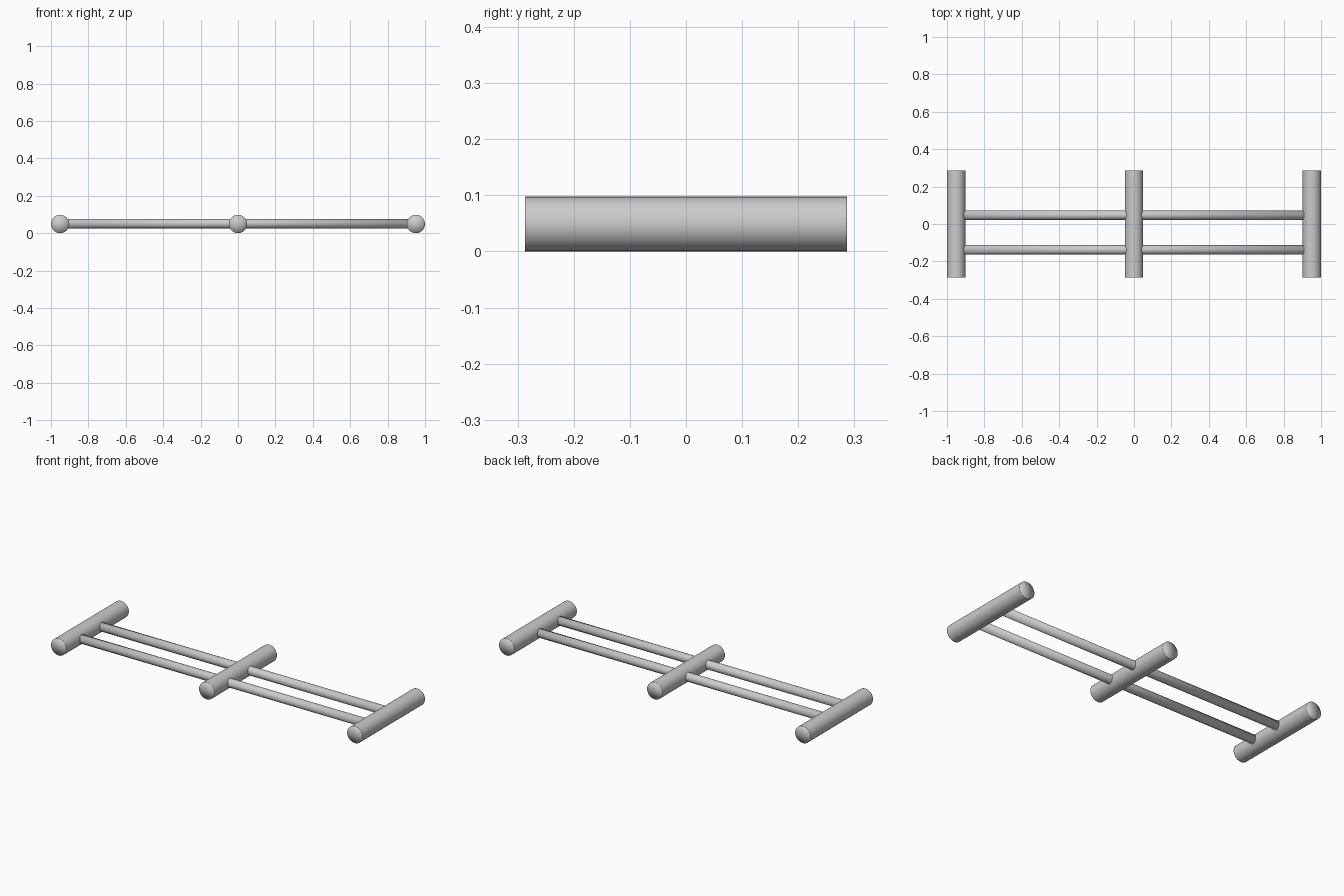
import bpy, bmesh, math
from mathutils import Matrix

if "Cube" in bpy.data.objects:
    bpy.data.objects.remove(bpy.data.objects["Cube"])

R = 0.049          # crossbar radius
HALF = 0.287       # crossbar half length
ROD_R = 0.025      # rail radius


def tube(name, radius, stations, sides, rotation, location):
    """Capped round bar: one ring per station along its axis, fan caps."""
    bm = bmesh.new()
    rings = []
    for s in stations:
        rings.append([bm.verts.new((radius * math.cos(2 * math.pi * i / sides),
                                    radius * math.sin(2 * math.pi * i / sides), s))
                      for i in range(sides)])
    for a, b in zip(rings, rings[1:]):
        for i in range(sides):
            j = (i + 1) % sides
            bm.faces.new((a[i], a[j], b[j], b[i]))
    for ring, s in ((rings[0], stations[0]), (rings[-1], stations[-1])):
        centre = bm.verts.new((0, 0, s))
        for i in range(sides):
            bm.faces.new((ring[i], ring[(i + 1) % sides], centre))
    bmesh.ops.recalc_face_normals(bm, faces=bm.faces)
    bm.transform(Matrix.Translation(location) @ rotation)
    for f in bm.faces:
        f.smooth = True
    mesh = bpy.data.meshes.new(name)
    bm.to_mesh(mesh)
    bm.free()
    obj = bpy.data.objects.new(name, mesh)
    bpy.context.collection.objects.link(obj)
    return obj


along_y = Matrix.Rotation(math.radians(90), 4, 'X')
along_x = Matrix.Rotation(math.radians(90), 4, 'Y')

# three crossbars, with tight rings near the ends to keep the sides straight
for name, x in (("left_crossbar", -0.951), ("middle_crossbar", 0), ("right_crossbar", 0.951)):
    tube(name, R, (-HALF, -HALF + 0.002, HALF - 0.002, HALF), 32, along_y, (x, 0, R))

# two long rails running through the middle bar into the end bars
for name, y in (("front_rail", -0.138), ("back_rail", 0.047)):
    tube(name, ROD_R, (-0.94, 0.94), 24, along_x, (0, y, 0.051))
